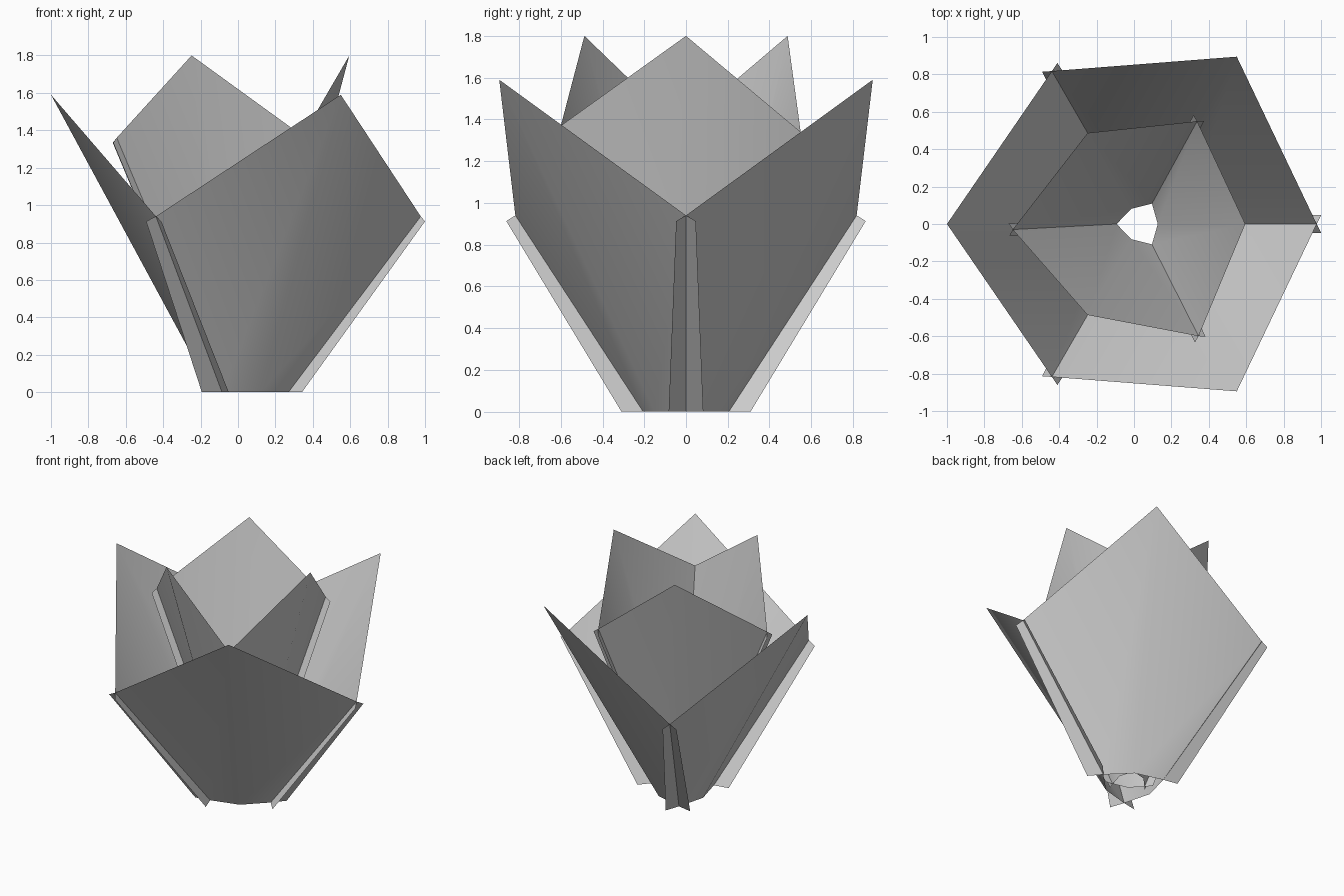
import bpy
from math import radians
from mathutils import Vector, Matrix

if "Cube" in bpy.data.objects:
    bpy.data.objects.remove(bpy.data.objects["Cube"])

CENTRE = Vector((0.033, 0, 0))


def polar(r, deg, z, side=0.0):
    """Point at radius r, sideways offset, turned about the flower axis."""
    return CENTRE + Matrix.Rotation(radians(deg), 3, 'Z') @ Vector((r, side, z))


def sheet(name, verts, faces, smooth=False):
    me = bpy.data.meshes.new(name)
    me.from_pydata(verts, [], faces)
    me.update()
    for p in me.polygons:
        p.use_smooth = smooth
    ob = bpy.data.objects.new(name, me)
    bpy.context.collection.objects.link(ob)


def petal_ring(name, first, base_z, tip, mid_base_r, seam_base_r, seams, tab_top, tab_base):
    """Three folded petals; seams[i] = (radius, angle, height) of the valley after petal i."""
    for i in range(3):
        ang = first + 120 * i
        (ra, aa, za), (rb, ab, zb) = seams[i - 1], seams[i]
        # petal: two panels either side of a straight midrib
        verts = [polar(seam_base_r, ang - 60, base_z), polar(mid_base_r, ang, base_z),
                 polar(seam_base_r, ang + 60, base_z), polar(rb, ab, zb),
                 polar(tip[0], ang, tip[1]), polar(ra, aa, za)]
        sheet(f"{name}_petal_{i + 1}", verts, [(0, 1, 4, 5), (1, 2, 3, 4)], True)
        # pair of glue tabs splayed outward along the seam
        for s in (-1, 1):
            tab = [polar(seam_base_r, ang + 60, base_z), polar(rb, ab, zb),
                   polar(rb + tab_top[0], ab, zb - 0.027, s * tab_top[1]),
                   polar(seam_base_r + tab_base[0], ang + 60, base_z, s * tab_base[1])]
            sheet(f"{name}_tab_{i + 1}_{'right' if s < 0 else 'left'}", tab, [(0, 1, 2, 3)])


# outer ring: wide, open petals
petal_ring("outer", 60, 0.0, (1.033, 1.59), 0.173, 0.237,
           [(0.944, 120, 0.94), (0.944, 240, 0.94), (0.944, 0, 0.94)],
           (0.023, 0.047), (0.072, 0.083))

# inner ring: taller, closed petals with slightly uneven seams
petal_ring("inner", 0, 0.04, (0.562, 1.80), 0.094, 0.126,
           [(0.628, 61, 1.34), (0.682, 182.5, 1.36), (0.676, 297.5, 1.37)],
           (0.02, 0.032), (0.035, 0.045))
